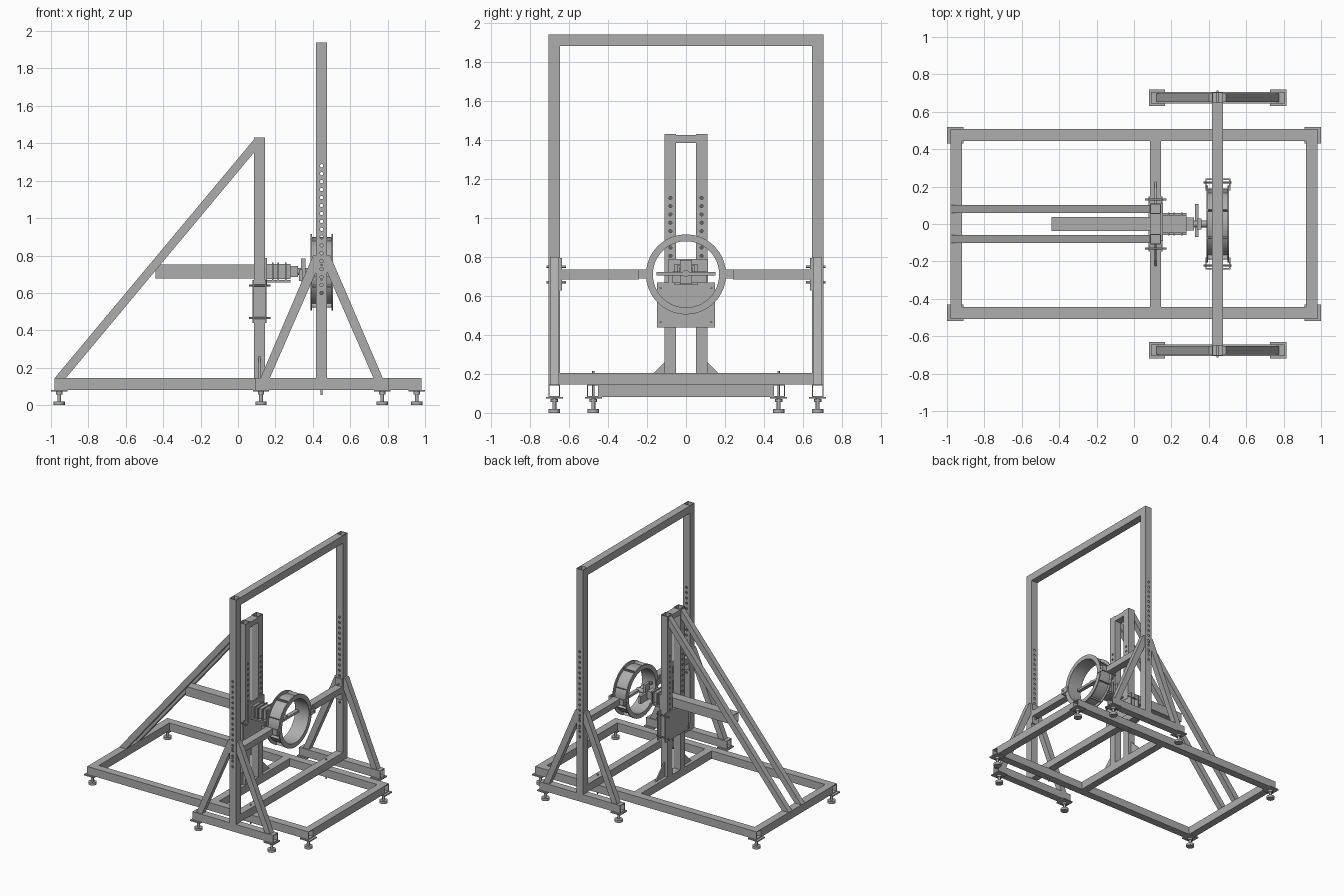
import bpy, bmesh, math
from mathutils import Matrix, Vector

old = bpy.data.objects.get("Cube")
if old:
    bpy.data.objects.remove(old)

steel = bpy.data.materials.new("steel_grey")
steel.use_nodes = True
GREY = (0.42, 0.42, 0.42, 1)
steel.diffuse_color = GREY
steel.node_tree.nodes["Principled BSDF"].inputs["Base Color"].default_value = GREY
SIDES = (-1, 1)
T = 0.06                      # square tube size


def finish(name, bm):
    bmesh.ops.recalc_face_normals(bm, faces=bm.faces)
    mesh = bpy.data.meshes.new(name)
    bm.to_mesh(mesh)
    bm.free()
    mesh.materials.append(steel)
    ob = bpy.data.objects.new(name, mesh)
    bpy.context.collection.objects.link(ob)
    return ob


def box(name, x, y, z, hollow=None):
    """Box from ranges; hollow names the axis along which it is an open tube."""
    bm = bmesh.new()
    bmesh.ops.create_cube(bm, size=1)
    for v in bm.verts:
        v.co = [r[0] if c < 0 else r[1] for c, r in zip(v.co, (x, y, z))]
    if hollow is not None:
        ends = [f for f in bm.faces if abs(f.normal[hollow]) > 0.5]
        bmesh.ops.delete(bm, geom=ends, context='FACES_ONLY')
    ob = finish(name, bm)
    if hollow is not None:
        wall = ob.modifiers.new("wall", 'SOLIDIFY')
        wall.thickness, wall.offset, wall.use_even_offset = 0.005, -1, True
    return ob


def around(c, size):
    return (c - size / 2, c + size / 2)


def mirrored(a, b, s):
    return tuple(sorted((a * s, b * s)))


def add_rod(bm, axis, centre, r, length, n=16):
    turn = Vector((0, 0, 1)).rotation_difference(Vector([axis == i for i in range(3)]))
    m = Matrix.Translation(centre) @ turn.to_matrix().to_4x4()
    bmesh.ops.create_cone(bm, cap_ends=True, segments=n, radius1=r, radius2=r,
                          depth=length, matrix=m)


def rods(name, axis, centres, r, length, n=16):
    bm = bmesh.new()
    for c in centres:
        add_rod(bm, axis, c, r, length, n)
    ob = finish(name, bm)
    for p in ob.data.polygons:
        p.use_smooth = len(p.vertices) == 4
    return ob


def prism(name, points, axis, span):
    """Extrude an outline of two coordinates along the given axis."""
    bm = bmesh.new()
    place = lambda p, d: (d, p[0], p[1]) if axis == 0 else (p[0], d, p[1])
    face = bm.faces.new([bm.verts.new(place(p, span[0])) for p in points])
    out = bmesh.ops.extrude_face_region(bm, geom=[face])["geom"]
    step = Vector([(span[1] - span[0]) * (axis == i) for i in range(3)])
    bmesh.ops.translate(bm, verts=[g for g in out if isinstance(g, bmesh.types.BMVert)], vec=step)
    return finish(name, bm)


def drill(ob, cutter):
    cutter.hide_render = True
    cutter.hide_viewport = True
    mod = ob.modifiers.new("holes", 'BOOLEAN')
    mod.operation, mod.solver, mod.object = 'DIFFERENCE', 'EXACT', cutter


def foot(name, x, y):
    box(name + "_plate", around(x, 0.088), around(y, 0.088), (0.073, 0.082))
    rods(name + "_pad", 2, [(x, y, 0.01)], 0.03, 0.02, 24)
    rods(name + "_stem", 2, [(x, y, 0.045)], 0.01, 0.07)
    rods(name + "_nut", 2, [(x, y, 0.064)], 0.019, 0.016, 6)


# Base frame
LOW, HIGH = 0.082, 0.145
for s in SIDES:
    box("base_side_rail", (-0.98, 0.98), mirrored(0.445, 0.507, s), (LOW, HIGH), 0)
    box("base_end_rail", mirrored(0.92, 0.98, s), (-0.445, 0.445), (LOW, HIGH), 1)
    for e in SIDES:
        foot("base_foot", e * 0.956, s * 0.475)
box("base_cross_rail", around(0.115, T), (-0.445, 0.445), (LOW, HIGH), 1)

# Portal frame with drilled posts
PX = 0.447
post_holes = rods("post_hole_cutter", 1, [(PX, 0, 0.6 + 0.0425 * i) for i in range(17)],
                  0.009, 1.6)
for s in SIDES:
    post = box("portal_post", around(PX, T), mirrored(0.645, 0.705, s), (HIGH, 1.94), 2)
    drill(post, post_holes)
    box("outrigger_beam", (0.09, 0.805), mirrored(0.645, 0.705, s), (LOW, HIGH), 0)
    for e in SIDES:
        foot("outrigger_foot", PX + e * 0.324, s * 0.675)
        outline = [(-0.327, HIGH), (-0.277, HIGH), (-0.03, 0.71), (-0.03, 0.8), (-0.046, 0.8)]
        prism("outrigger_brace", [(PX - e * a, z) for a, z in outline], 1,
              mirrored(0.652, 0.698, s))
box("portal_top_beam", around(PX, T), (-0.645, 0.645), (1.88, 1.94), 1)
box("portal_bottom_beam", around(PX, T), (-0.645, 0.645), (HIGH, 0.205), 1)
rods("beam_bolts", 2, [(PX, s * 0.475, 0.135) for s in SIDES], 0.006, 0.16)

# Twin drilled columns with long back braces and foot gussets
col_holes = rods("column_hole_cutter", 0, [(0.115, s * 0.08, 0.55 + 0.0425 * i)
                 for s in SIDES for i in range(14)], 0.008, 0.14)
for s in SIDES:
    column = box("column", around(0.115, T), mirrored(0.05, 0.11, s), (HIGH, 1.43), 2)
    drill(column, col_holes)
    prism("long_brace", [(-0.98, HIGH), (-0.92, HIGH), (0.085, 1.35), (0.085, 1.42)], 1,
          mirrored(0.058, 0.102, s))
    prism("column_gusset", [(s * 0.11, HIGH), (s * 0.225, HIGH), (s * 0.11, 0.26)], 0,
          around(0.115, 0.01))
box("column_top_tie", around(0.115, T), (-0.05, 0.05), (1.385, 1.425), 1)

# Sliding carriage clamped to the columns
for x in (0.081, 0.149):
    box("carriage_plate", around(x, 0.008), (-0.148, 0.148), (0.438, 0.668))
rods("carriage_bolts", 0, [(0.115, s * 0.13, z) for s in SIDES for z in (0.465, 0.64)],
     0.005, 0.115)
box("carriage_shelf", (0.077, 0.28), (-0.06, 0.06), (0.656, 0.668))

# Ram with load cell and coupling
box("ram_beam", (-0.44, 0.15), (-0.038, 0.038), (0.678, 0.752), 0)
box("ram_mount", (0.145, 0.155), (-0.09, 0.112), (0.635, 0.788))
box("ram_housing", (0.155, 0.28), (-0.045, 0.045), (0.675, 0.755))
for x in (0.185, 0.215, 0.255):
    box("housing_flange", around(x, 0.008), (-0.062, 0.062), (0.668, 0.762))
rods("ram_shaft", 0, [(0.35, 0, 0.715)], 0.018, 0.16, 24)
box("coupling_block", (0.28, 0.32), (-0.036, 0.036), (0.685, 0.745))
box("coupling_plate", (0.325, 0.345), (-0.07, 0.108), (0.665, 0.725))
box("coupling_head", (0.338, 0.36), (-0.03, 0.03), (0.66, 0.785))
box("push_bar", (0.405, 0.435), (-0.152, 0.152), (0.704, 0.722))

# Flanged ring, spun from a channel section of position along x and radius
RZ = 0.71
A, B, W = 0.387, 0.509, 0.008
section = [(A, 0.17), (B, 0.17), (B, 0.205), (B - W, 0.205), (B - W, 0.182),
           (A + W, 0.182), (A + W, 0.205), (A, 0.205)]
bm = bmesh.new()
ring = [bm.verts.new((x, 0, RZ + r)) for x, r in section]
edges = [bm.edges.new((ring[i], ring[i - 1])) for i in range(len(ring))]
bmesh.ops.spin(bm, geom=ring + edges, cent=(0, 0, RZ), axis=(1, 0, 0),
               angle=math.tau, steps=64)
bmesh.ops.remove_doubles(bm, verts=bm.verts, dist=0.0005)
wheel = finish("flanged_ring", bm)
bpy.context.view_layer.objects.active = wheel
wheel.select_set(True)
bpy.ops.object.shade_smooth_by_angle(angle=math.radians(30))
wheel.select_set(False)

# Ribs between the flanges
for i in range(8):
    rib = box("ring_rib", (A + W, B - W), (-0.003, 0.003), (0.18, 0.203))
    rib.location = (0, 0, RZ)
    rib.rotation_euler.x = math.tau * (i + 0.5) / 8

# Arms carrying the ring, with end brackets
for s in SIDES:
    box("ring_arm", around(PX, T), mirrored(0.24, 0.64, s), (0.684, 0.734), 1)
    box("arm_inner_plate", (A, B), mirrored(0.234, 0.244, s), (0.688, 0.734))
    for x in (A - 0.003, B + 0.003):
        box("arm_fork", around(x, 0.006), mirrored(0.178, 0.244, s), (0.688, 0.734))
    rods("fork_bolts", 0, [(PX, s * 0.222, RZ)], 0.005, 0.15)
    box("arm_outer_plate", around(PX, T), mirrored(0.635, 0.645, s), (0.627, 0.795))
    rods("arm_bolts", 1, [(PX, s * 0.665, z) for z in (0.67, 0.75)], 0.006, 0.1)
